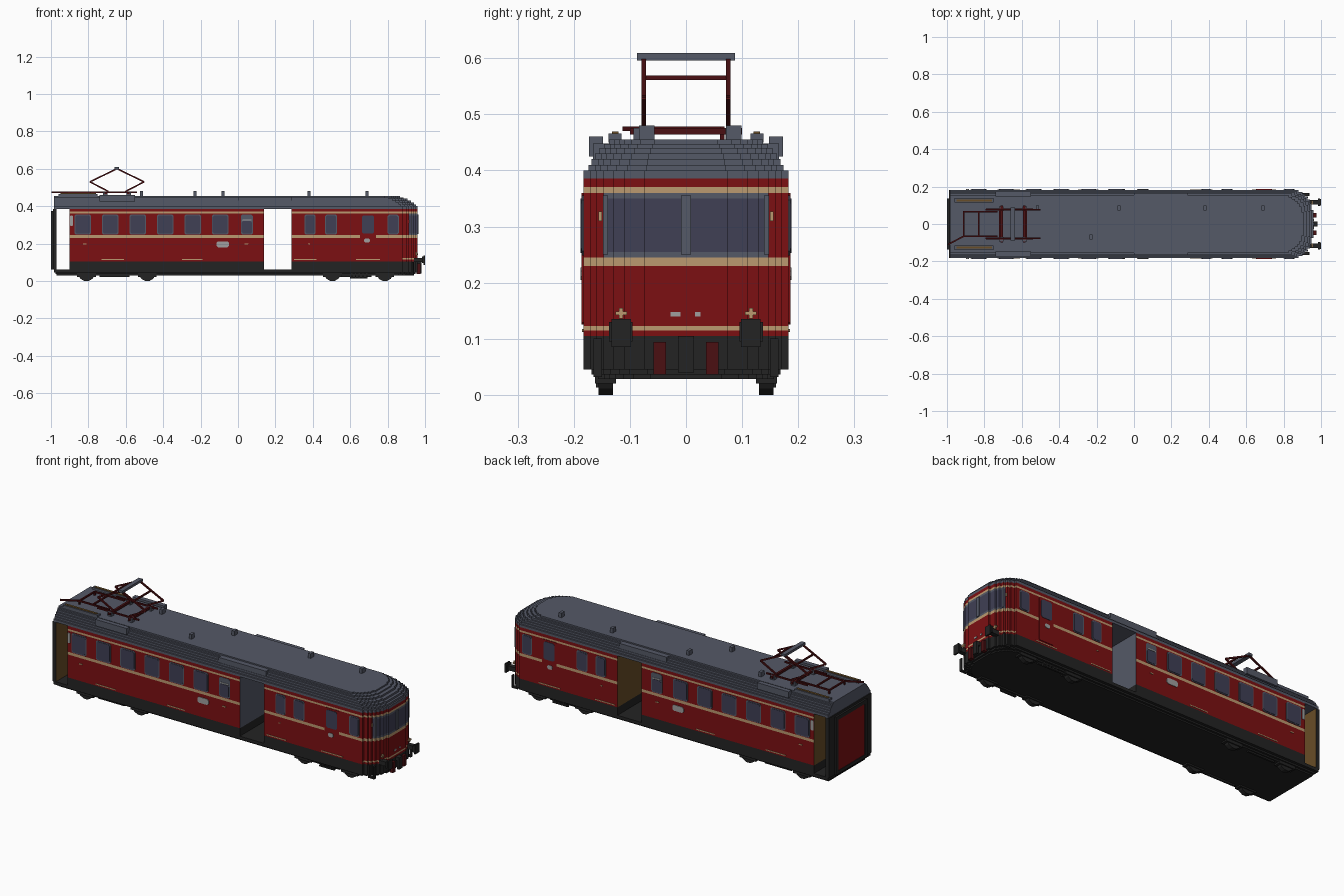
import bpy, bmesh
from math import radians
from mathutils import Vector, Matrix

cube = bpy.data.objects.get("Cube")
if cube:
    bpy.data.objects.remove(cube, do_unlink=True)

COLOURS = {
    "deep_red": (0.2, 0.005, 0.006), "cream": (0.5, 0.32, 0.16),
    "roof_grey": (0.09, 0.1, 0.135), "window_glass": (0.05, 0.05, 0.09),
    "black": (0.017, 0.017, 0.017), "dark_red": (0.07, 0.005, 0.006),
    "brown": (0.14, 0.075, 0.02), "silver": (0.35, 0.35, 0.35),
}
NAMES = list(COLOURS)
MATS = []
for name, rgb in COLOURS.items():
    m = bpy.data.materials.new(name)
    m.use_nodes = True
    m.diffuse_color = (*rgb, 1)
    m.node_tree.nodes["Principled BSDF"].inputs["Base Color"].default_value = (*rgb, 1)
    MATS.append(m)


def finish(name, bm, rule):
    """Turn a bmesh into an object; rule is a colour or a function of centre and normal."""
    bmesh.ops.recalc_face_normals(bm, faces=bm.faces)
    mesh = bpy.data.meshes.new(name)
    if callable(rule):
        for m in MATS:
            mesh.materials.append(m)
        for f in bm.faces:
            f.material_index = NAMES.index(rule(f.calc_center_median(), f.normal))
    else:
        mesh.materials.append(MATS[NAMES.index(rule)])
    bm.to_mesh(mesh)
    bm.free()
    ob = bpy.data.objects.new(name, mesh)
    bpy.context.collection.objects.link(ob)
    return ob


def boxes(name, rule, *ranges, mirror=False):
    """Boxes from (x0, x1, y0, y1, z0, z1), optionally mirrored to both sides."""
    bm = bmesh.new()
    for x0, x1, y0, y1, z0, z1 in ranges:
        for s in ((1, -1) if mirror else (1,)):
            mat = Matrix.Translation(((x0 + x1) / 2, s * (y0 + y1) / 2, (z0 + z1) / 2)) \
                @ Matrix.Diagonal((x1 - x0, abs(y1 - y0), z1 - z0, 1))
            bmesh.ops.create_cube(bm, size=1, matrix=mat)
    return finish(name, bm, rule)


def prism(name, outline, levels, rule):
    """Stack an outline through several heights."""
    bm = bmesh.new()
    rings = [[bm.verts.new((x, y, z)) for x, y in outline] for z in levels]
    n = len(outline)
    for a, b in zip(rings, rings[1:]):
        for i in range(n):
            j = (i + 1) % n
            bm.faces.new((a[i], a[j], b[j], b[i]))
    bm.faces.new(rings[0])
    bm.faces.new(rings[-1])
    return finish(name, bm, rule)


# Stepped nose corner: setback from the tip, half width
NOSE = [(0, .075), (.01, .11), (.02, .13), (.032, .147), (.045, .16), (.06, .17), (.08, .183)]
W = .183


def nosed(x0, tip, w=W):
    half, last = [], None
    for dx, y in NOSE:
        if last is not None:
            half.append((tip - dx, last))
        half.append((tip - dx, y * w / W))
        last = y * w / W
    half.append((x0, w))
    return half + [(x, -y) for x, y in reversed(half)]


def block(x0, x1, w=W):
    return [(x0, -w), (x1, -w), (x1, w), (x0, w)]


def livery(c, n):
    z = c.z
    if abs(n.z) > .5:
        return "black" if z < .1 else "roof_grey"
    if z < .105:
        return "black"
    if n.x < -.9:
        return "brown"
    if n.x > .9 and c.x < .2:
        return "roof_grey"
    if c.x > .87 and abs(c.y) < .15 and .245 < z < .36:
        return "window_glass" if .255 < z < .35 else "roof_grey"
    if .23 < z < .245 or .36 < z < .37 or (c.x > .87 and .115 < z < .123):
        return "cream"
    return "deep_red"


# Body shells either side of the open doorways
LEVELS = [.06, .105, .115, .123, .23, .245, .255, .35, .36, .37, .386]
prism("rear_saloon", block(-.9, .14), LEVELS, livery)
prism("front_saloon_and_cab", nosed(.285, .96), LEVELS, livery)

# End wall and gangway
boxes("end_wall", lambda c, n: "brown" if n.x > .5 else "black", (-.99, -.97, -W, W, .06, .386))
boxes("gangway_door", "deep_red", (-.997, -.98, -.115, .115, .075, .36))
boxes("gangway_frame", "black", (-1, -.985, .115, .135, .06, .375), mirror=True)
boxes("gangway_lintel", "black", (-1, -.985, -.13, .13, .355, .375), (-1, -.985, -.13, .13, .06, .078))

# Stepped roof
for i, (z0, z1, w, tip) in enumerate([
        (.386, .4, .183, .96), (.4, .41, .174, .952), (.41, .42, .168, .94), (.42, .43, .162, .925),
        (.43, .44, .154, .905), (.44, .447, .146, .885), (.447, .455, .137, .865)]):
    prism(f"roof_step_{i + 1}", nosed(-.985, tip, w), [z0, z1], "roof_grey")
boxes("roof_door_cover", "roof_grey", (0, .285, .13, .166, .41, .448), mirror=True)
boxes("roof_side_box", "roof_grey", (-.74, -.55, .148, .173, .425, .46), mirror=True)
boxes("roof_walkway", "roof_grey", (-.96, -.75, .115, .138, .45, .466), mirror=True)
boxes("roof_walkway_board", "brown", (-.95, -.76, .12, .132, .466, .469), mirror=True)
boxes("roof_vent", "roof_grey", *[(x - .008, x + .008, y - .014, y + .014, .45, .48) for x, y in
      [(-.515, .085), (-.23, -.07), (-.08, .085), (.38, .085), (.69, .085)]])

# Underframe, floor and running gear
prism("floor_slab", nosed(-.985, .96), [.045, .062], "black")
prism("floor_step", nosed(-.975, .95, .168), [.036, .045], "black")
prism("floor_bottom", nosed(-.97, .94, .157), [.028, .036], "black")
AXLES = (-.81, -.485, .505, .785)
bm = bmesh.new()
for x in AXLES:
    for s in (1, -1):
        bmesh.ops.create_cone(bm, cap_ends=True, segments=12, radius1=.045, radius2=.045, depth=.026,
                              matrix=Matrix.Translation((x, s * .143, .0435)) @ Matrix.Rotation(radians(90), 4, 'X')
                              @ Matrix.Rotation(radians(15), 4, 'Z'))
finish("wheels", bm, "black")
boxes("axle_boxes", "black", *[(x - .05, x + .05, .125, .162, .02, .04) for x in AXLES], mirror=True)
boxes("bogie_bar", "black", *[(c - .09, c + .07, .14, .15, .02, .029) for c in (-.65, .645)], mirror=True)
boxes("ladder_rungs", "black", *[(x, x + .007, .15, .16, .015, .05) for x in (.605, .625, .645, .665, .685)],
      (.6, .692, .15, .16, .013, .02), mirror=True)


# Side windows and doors as thin chamfered plates on both sides
def panel(name, colour, spans, z0, z1, depth=.004, c=.008):
    bm = bmesh.new()
    for x0, x1 in spans:
        shape = [(x0 + c, z0), (x1 - c, z0), (x1, z0 + c), (x1, z1 - c),
                 (x1 - c, z1), (x0 + c, z1), (x0, z1 - c), (x0, z0 + c)]
        for s in (1, -1):
            f = bm.faces.new([bm.verts.new((x, s * (W - .002), z)) for x, z in shape])
            new = bmesh.ops.extrude_face_region(bm, geom=[f])["geom"]
            bmesh.ops.translate(bm, vec=Vector((0, s * (depth + .002), 0)),
                                verts=[v for v in new if isinstance(v, bmesh.types.BMVert)])
    finish(name, bm, colour)


windows = [(-.9 + .147 * i + .025, -.9 + .147 * i + .115) for i in range(6)]
windows += [(.355, .415), (.465, .53), (.8, .86)]
panel("window_frames", "roof_grey", windows + [(.015, .08)], .248, .355, .002)
panel("window_panes", "window_glass", [(a + .005, b - .005) for a, b in windows], .253, .35)
panel("vented_window_pane", "window_glass", [(.02, .075)], .253, .32)
panel("vent_slats", "silver", [(.022, .073)], .322, .328, .004, .002)
panel("cab_door", "deep_red", [(.652, .738)], .125, .36, .003, .004)
panel("cab_door_pane", "window_glass", [(.662, .728)], .253, .35, .005)
panel("side_plate", "silver", [(-.115, -.048)], .18, .212, .003)
panel("cab_plate", "silver", [(.675, .705)], .205, .227, .005, .006)
panel("end_sign", "silver", [(-.898, -.882)], .295, .35, .003, .003)
panel("side_marks", "cream", [(-.83, -.81), (.035, .055), (.375, .385)], .196, .201, .003, .001)
panel("sill_line", "cream", [(-.73, -.61), (-.3, -.19), (.3, .42), (.63, .76)], .112, .117, .002, .001)

# Cab front details
boxes("windscreen_pillar", "roof_grey", (.958, .964, -.009, .009, .25, .355))
boxes("windscreen_edge", "roof_grey", (.925, .931, .139, .148, .25, .355), mirror=True)
boxes("headlights", "cream", (.948, .957, .105, .126, .142, .149), (.948, .957, .112, .119, .136, .155), mirror=True)
boxes("front_vents", "silver", (.958, .962, -.028, -.01, .14, .148), (.958, .962, .016, .026, .14, .148))
boxes("handrail_brackets", "cream", (.91, .918, .15, .156, .31, .327), mirror=True)

# Buffers, coupling, hoses and steps
boxes("buffers", "black", (.94, .99, .103, .127, .1, .124), (.985, .994, .095, .137, .095, .13),
      (.992, 1, .098, .133, .085, .135), mirror=True)
boxes("coupling", "black", (.95, .982, -.014, .014, .085, .105), (.97, .982, -.014, .014, .04, .09))
boxes("brake_hoses", "dark_red", (.955, .975, .036, .058, .036, .094), mirror=True)
boxes("front_steps", "black", (.9, .907, .15, .165, .035, .1), (.93, .937, .15, .165, .035, .1),
      (.9, .937, .15, .165, .032, .04), mirror=True)


# Roof current collector
def rod(bm, a, b, t=.008):
    a, b = Vector(a), Vector(b)
    d = b - a
    mat = Matrix.Translation((a + b) / 2) @ d.to_track_quat('Z', 'Y').to_matrix().to_4x4() \
        @ Matrix.Diagonal((t, t, d.length, 1))
    bmesh.ops.create_cube(bm, size=1, matrix=mat)


TOP = -.647
bm = bmesh.new()
for dx in (-1, 1):
    for y in (-.075, .075):
        rod(bm, (TOP + dx * .045, y, .478), (TOP + dx * .145, y, .53))
        rod(bm, (TOP + dx * .145, y, .53), (TOP, y, .6))
    rod(bm, (TOP + dx * .07, -.075, .565), (TOP + dx * .07, .075, .565))
    rod(bm, (TOP + dx * .06, -.1, .47), (TOP + dx * .06, .1, .47), .012)
for y in (-.08, .08):
    rod(bm, (-.79, y, .474), (-.54, y, .474))
finish("collector_arms", bm, "dark_red")
boxes("collector_head", "roof_grey", (TOP - .012, TOP + .012, -.087, .087, .596, .609))
boxes("insulators", "roof_grey", *[(x - .012, x + .012, .07, .094, .45, .476) for x in (-.71, -.585)], mirror=True)
bm = bmesh.new()
for y in (-.065, .065):
    rod(bm, (-.91, y, .474), (-.73, y, .474))
for x in (-.91, -.83):
    rod(bm, (x, -.065, .474), (x, .065, .474))
rod(bm, (-.995, -.11, .474), (-.91, -.065, .474))
rod(bm, (-.91, -.065, .45), (-.91, -.065, .474))
rod(bm, (-.91, .065, .45), (-.91, .065, .474))
finish("roof_conduit", bm, "dark_red")
